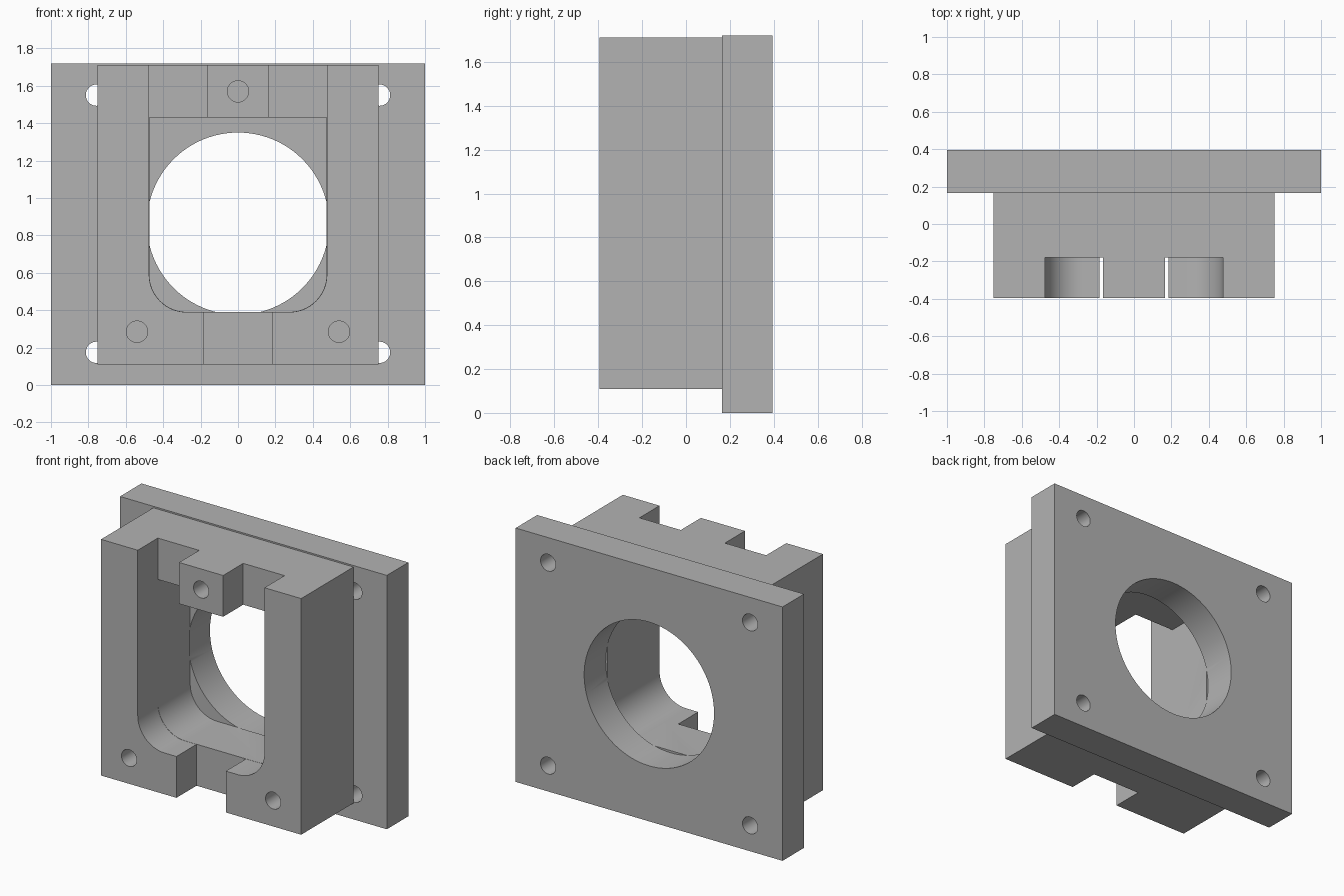
import bpy, bmesh, math

if "Cube" in bpy.data.objects:
    bpy.data.objects.remove(bpy.data.objects["Cube"], do_unlink=True)

FRONT, STEP, FACE, BACK = -0.395, -0.18, 0.165, 0.395   # depth planes
HOLE_R = 0.057

grey = bpy.data.materials.new("plain grey")
grey.use_nodes = True
grey.diffuse_color = (0.45, 0.45, 0.45, 1)
grey.node_tree.nodes["Principled BSDF"].inputs["Base Color"].default_value = grey.diffuse_color


def prism(name, outline, y0, y1):
    """Extrude an (x, z) outline from y0 to y1."""
    bm = bmesh.new()
    face = bm.faces.new([bm.verts.new((x, y0, z)) for x, z in outline])
    ext = bmesh.ops.extrude_face_region(bm, geom=[face])
    moved = [v for v in ext["geom"] if isinstance(v, bmesh.types.BMVert)]
    bmesh.ops.translate(bm, verts=moved, vec=(0, y1 - y0, 0))
    bmesh.ops.recalc_face_normals(bm, faces=bm.faces)
    mesh = bpy.data.meshes.new(name)
    bm.to_mesh(mesh)
    bm.free()
    mesh.materials.append(grey)
    obj = bpy.data.objects.new(name, mesh)
    bpy.context.collection.objects.link(obj)
    return obj


def rect(half_x, z0, z1):
    return [(-half_x, z0), (half_x, z0), (half_x, z1), (-half_x, z1)]


def arc(cx, cz, r, start, end, n):
    angles = [math.radians(start + (end - start) * i / n) for i in range(n + 1)]
    return [(cx + r * math.cos(a), cz + r * math.sin(a)) for a in angles]


def circle(cx, cz, r, n):
    return arc(cx, cz, r, 0, 360, n)[:-1]


def mirrored(half):
    """Close a right-hand half outline with its mirror image."""
    return half + [(-x, z) for x, z in reversed(half)]


def combine(body, tool, operation):
    """Apply a boolean and discard the tool."""
    mod = body.modifiers.new("boolean", "BOOLEAN")
    mod.operation, mod.solver, mod.object = operation, "EXACT", tool
    bpy.context.view_layer.objects.active = body
    bpy.ops.object.modifier_apply(modifier=mod.name)
    bpy.data.objects.remove(tool, do_unlink=True)


def cut(outline, y0, y1):
    combine(body, prism("cutter", outline, y0, y1), "DIFFERENCE")


# Back plate joined to the front block
body = prism("mounting_bracket", rect(1, 0, 1.72), FACE, BACK)
combine(body, prism("block", rect(0.75, 0.11, 1.71), FRONT, 0.28), "UNION")

# Front opening: lower notch, rounded corners, open top around a centre tab
corner = arc(0.275, 0.59, 0.2, -90, 0, 16)
cut(mirrored([(0.185, -0.1), (0.185, 0.39)] + corner
             + [(0.475, 1.9), (0.165, 1.9), (0.165, 1.43)]), -0.5, STEP)

# Deep pocket under the top bar
deep_corner = arc(0.274, 0.591, 0.2, -90, 0, 16)
cut(mirrored(deep_corner + [(0.474, 1.43)]), -0.45, FACE)

# Large bore through the plate
cut(circle(0, 0.863, 0.487, 96), FACE - 0.001, 0.5)

# Plate corner holes
for x in (-0.757, 0.757):
    for z in (0.175, 1.55):
        cut(circle(x, z, HOLE_R, 32), FACE - 0.001, 0.5)

# Blind screw holes in the block face and tab
for x, z in ((-0.54, 0.285), (0.54, 0.285), (0, 1.57)):
    cut(circle(x, z, HOLE_R, 32), -0.5, -0.08)

# Smooth the curved walls, keep edges sharp
bpy.ops.object.select_all(action="DESELECT")
body.select_set(True)
bpy.context.view_layer.objects.active = body
bpy.ops.object.shade_smooth_by_angle(angle=math.radians(30))
